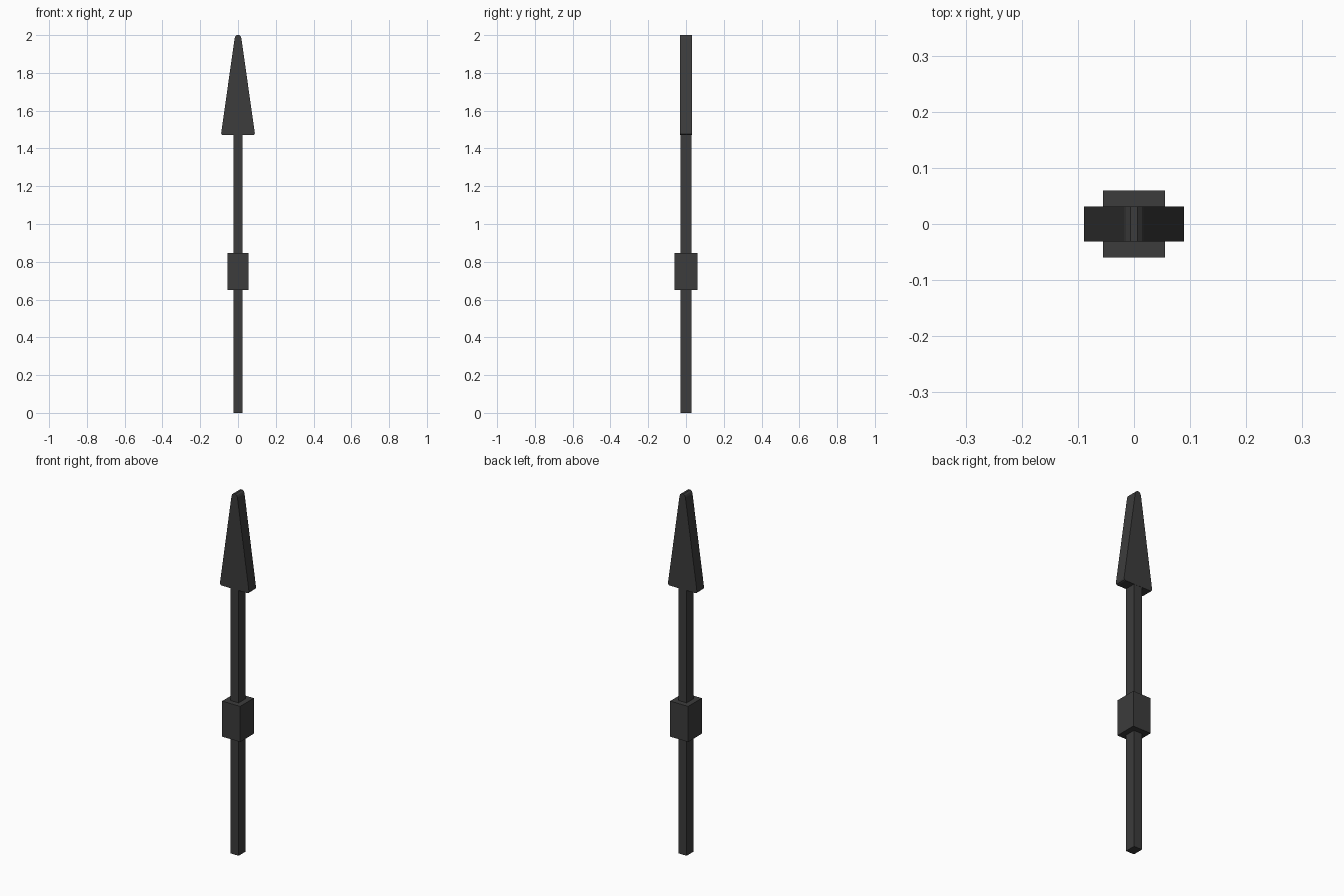
import bpy, bmesh

if "Cube" in bpy.data.objects:
    bpy.data.objects.remove(bpy.data.objects["Cube"])

mat = bpy.data.materials.new("dark_grey")
mat.diffuse_color = (0.045, 0.045, 0.045, 1)
mat.use_nodes = True
mat.node_tree.nodes["Principled BSDF"].inputs["Base Color"].default_value = mat.diffuse_color


def prism(name, outline, depth):
    """Extrude an x-z outline symmetrically along y."""
    bm = bmesh.new()
    face = bm.faces.new([bm.verts.new((x, -depth / 2, z)) for x, z in outline])
    ext = bmesh.ops.extrude_face_region(bm, geom=[face], use_keep_orig=True)
    verts = [v for v in ext["geom"] if isinstance(v, bmesh.types.BMVert)]
    bmesh.ops.translate(bm, verts=verts, vec=(0, depth, 0))
    bmesh.ops.recalc_face_normals(bm, faces=bm.faces)
    mesh = bpy.data.meshes.new(name)
    bm.to_mesh(mesh)
    bm.free()
    mesh.materials.append(mat)
    obj = bpy.data.objects.new(name, mesh)
    bpy.context.collection.objects.link(obj)
    return obj


def mirrored(right):
    """Close a right-hand half outline (bottom to top) by mirroring in x."""
    return right + [(-x, z) for x, z in reversed(right)]


# Square shaft
prism("shaft", mirrored([(0.025, 0), (0.025, 1.475)]), 0.06)

# Grip collar around the shaft
prism("grip_collar", mirrored([(0.055, 0.65), (0.055, 0.847)]), 0.12)

# Flat spearhead with softened corners and rounded tip
head = [(0.080, 1.47), (0.086, 1.473), (0.089, 1.481),
        (0.018, 1.983), (0.014, 1.993), (0.006, 2.0)]
prism("spearhead", mirrored(head), 0.062)
